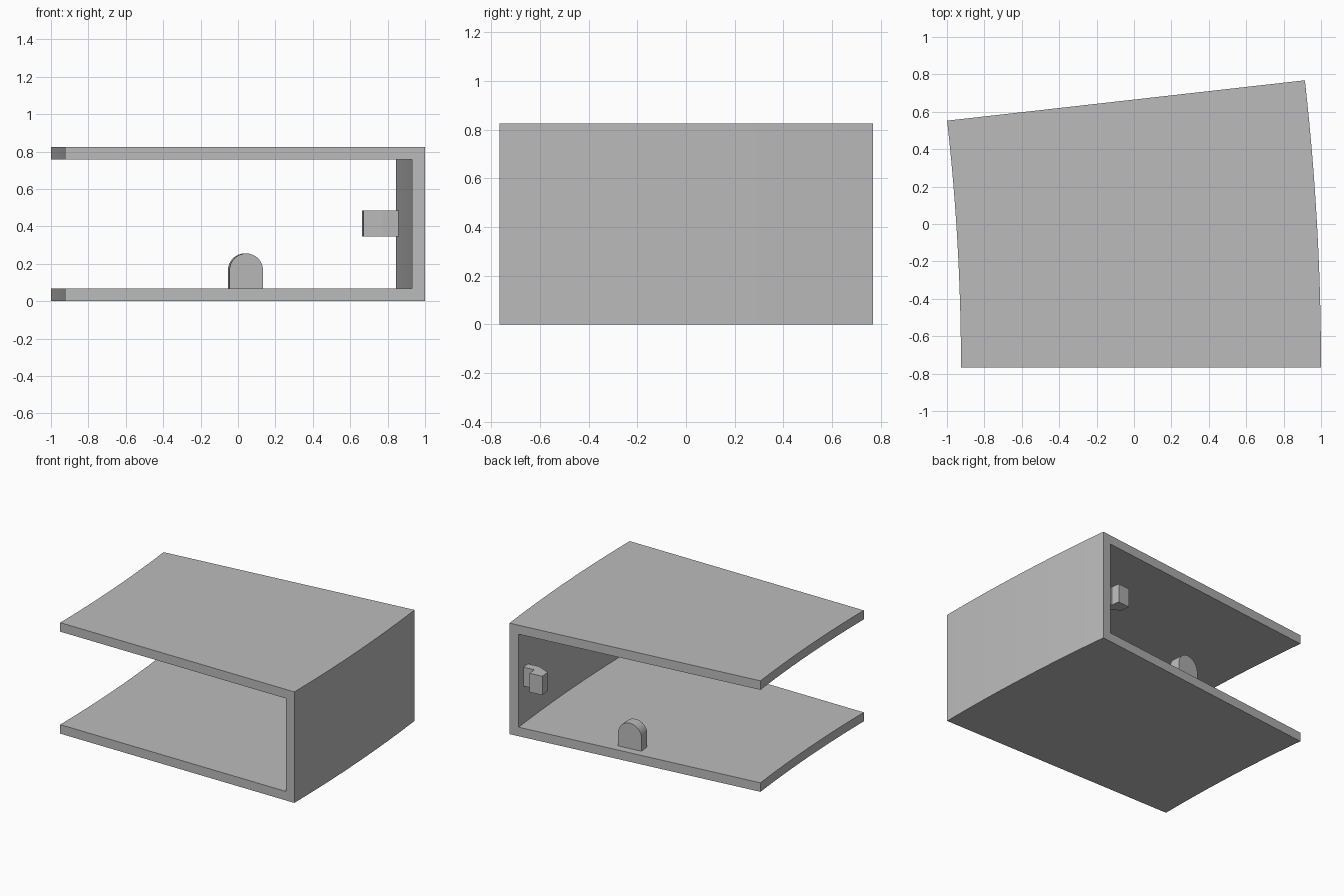
import bpy, bmesh
from math import sin, cos, pi
from mathutils import Matrix, Vector

cube = bpy.data.objects.get("Cube")
if cube:
    bpy.data.objects.remove(cube, do_unlink=True)

grey = bpy.data.materials.new("light grey")
grey.use_nodes = True
colour = (0.5, 0.5, 0.5, 1)
grey.diffuse_color = colour
grey.node_tree.nodes["Principled BSDF"].inputs["Base Color"].default_value = colour

HEIGHT, THICK = 0.825, 0.067
LEFT, RIGHT, FRONT = -0.925, 1.0, -0.767
CENTRE_X, SWEEP, STEPS = -12.7, 0.1123, 12


def loft(name, rings):
    """Closed solid through a row of matching outlines."""
    bm = bmesh.new()
    rows = [[bm.verts.new(p) for p in ring] for ring in rings]
    n = len(rows[0])
    for a, b in zip(rows, rows[1:]):
        for i in range(n):
            j = (i + 1) % n
            bm.faces.new((a[i], a[j], b[j], b[i]))
    bm.faces.new(rows[0])
    bm.faces.new(rows[-1])
    bmesh.ops.recalc_face_normals(bm, faces=bm.faces)
    mesh = bpy.data.meshes.new(name)
    bm.to_mesh(mesh)
    bm.free()
    mesh.materials.append(grey)
    obj = bpy.data.objects.new(name, mesh)
    bpy.context.collection.objects.link(obj)
    bpy.ops.object.select_all(action='DESELECT')
    obj.select_set(True)
    bpy.context.view_layer.objects.active = obj
    bpy.ops.object.shade_smooth_by_angle()
    return obj


# Channel: C section swept along a shallow arc
inner = RIGHT - 0.07
section = [(LEFT, 0), (RIGHT, 0), (RIGHT, HEIGHT), (LEFT, HEIGHT),
           (LEFT, HEIGHT - THICK), (inner, HEIGHT - THICK),
           (inner, THICK), (LEFT, THICK)]
rings = []
for s in range(STEPS + 1):
    a = SWEEP * s / STEPS
    rings.append([(CENTRE_X + (x - CENTRE_X) * cos(a),
                   FRONT + (x - CENTRE_X) * sin(a), z) for x, z in section])
loft("curved_channel", rings)

# Floor tab: rounded top, square to the back end
radius, spring = 0.09, 0.165
outline = [(-radius, THICK - 0.01), (radius, THICK - 0.01)]
outline += [(radius * cos(pi * i / 16), spring + radius * sin(pi * i / 16))
            for i in range(17)]
turn = Matrix.Translation((0.04, 0.57, 0)) @ Matrix.Rotation(SWEEP, 4, 'Z')
loft("floor_tab", [[turn @ Vector((x, y, z)) for x, z in outline]
                   for y in (-0.04, 0.04)])

# Wall hook: arm with a slanted front and a lip turned to the back
plan = [(0.87, 0.632), (0.773, 0.621), (0.672, 0.665), (0.664, 0.738),
        (0.762, 0.749), (0.769, 0.684), (0.865, 0.695)]
loft("wall_hook", [[(x, y, z) for x, y in plan] for z in (0.345, 0.485)])
